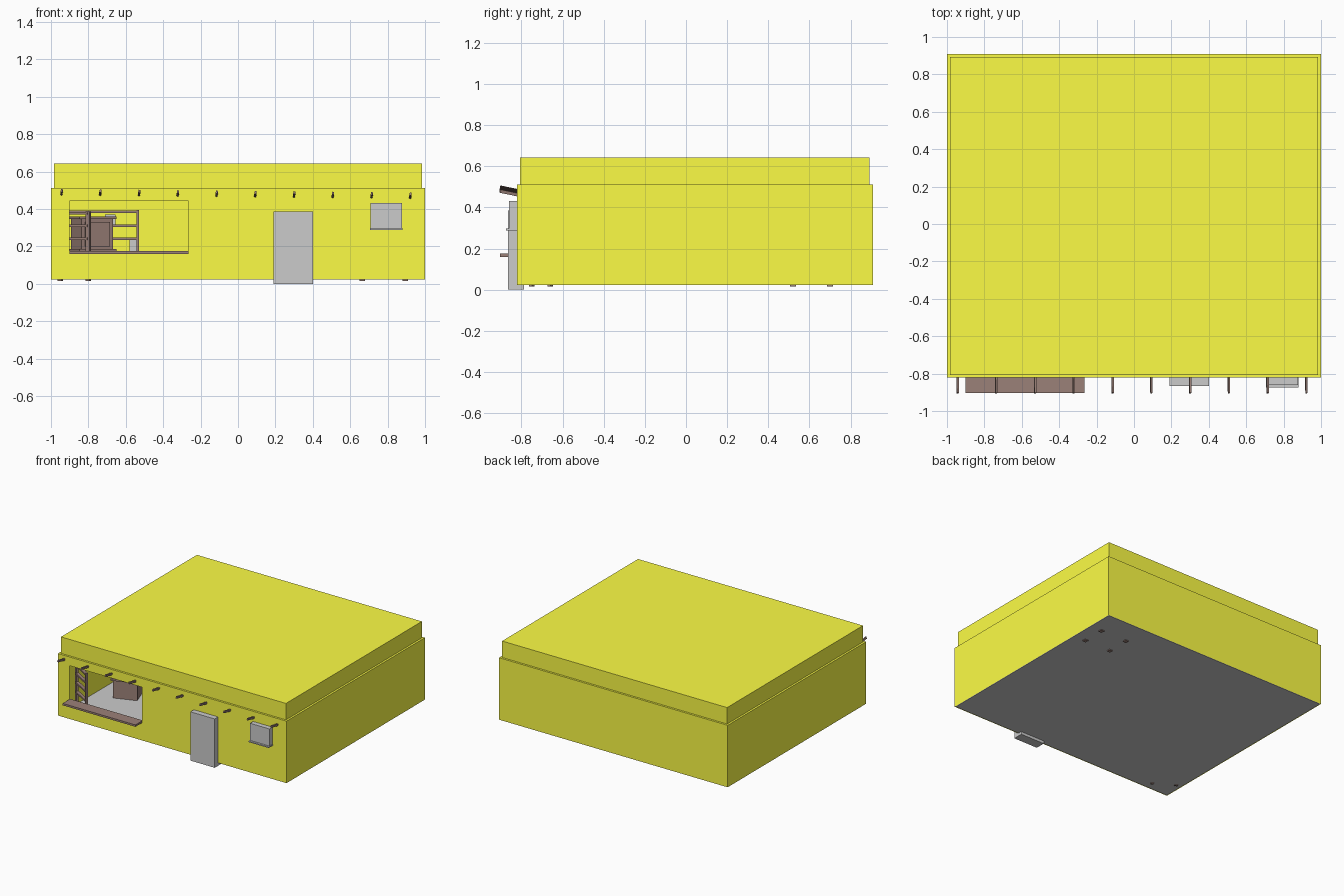
import bpy, bmesh
from math import radians, atan2, hypot
from mathutils import Matrix, Vector

if "Cube" in bpy.data.objects:
    bpy.data.objects.remove(bpy.data.objects["Cube"])


def material(name, rgb):
    m = bpy.data.materials.new(name)
    m.diffuse_color = (*rgb, 1)
    m.use_nodes = True
    m.node_tree.nodes["Principled BSDF"].inputs["Base Color"].default_value = m.diffuse_color
    return m


YELLOW = material("yellow_plaster", (0.98, 0.98, 0.06))
BROWN = material("dark_wood", (0.33, 0.22, 0.19))


def finish(bm, name, mat):
    mesh = bpy.data.meshes.new(name)
    bm.to_mesh(mesh)
    bm.free()
    ob = bpy.data.objects.new(name, mesh)
    bpy.context.collection.objects.link(ob)
    if mat:
        mesh.materials.append(mat)
    return ob


def boxes(name, parts, mat=None, loc=(0, 0, 0), turn=0):
    """One object from (x0, x1, y0, y1, z0, z1) boxes, turned about z."""
    bm = bmesh.new()
    for x0, x1, y0, y1, z0, z1 in parts:
        m = Matrix.Translation(((x0 + x1) / 2, (y0 + y1) / 2, (z0 + z1) / 2))
        m = m @ Matrix.Diagonal((x1 - x0, y1 - y0, z1 - z0, 1))
        bmesh.ops.create_cube(bm, size=1, matrix=m)
    ob = finish(bm, name, mat)
    ob.location = loc
    ob.rotation_euler.z = radians(turn)
    return ob


# Thin shell: front wall with window opening, other walls, stepped roof
L, R, F, B, Z0, Z1, Z2 = -1, 1, -0.822, 0.908, 0.022, 0.512, 0.642
bm = bmesh.new()


def quad(*pts):
    bm.faces.new([bm.verts.new(p) for p in pts])


xs, zs = (L, -0.9, -0.265, R), (Z0, 0.165, 0.443, Z1)
for i in range(3):
    for j in range(3):
        if (i, j) != (1, 1):
            a, b, c, d = xs[i], xs[i + 1], zs[j], zs[j + 1]
            quad((a, F, c), (b, F, c), (b, F, d), (a, F, d))


def ring(inset, z):
    return [(L + inset, F + inset, z), (R - inset, F + inset, z),
            (R - inset, B - inset, z), (L + inset, B - inset, z)]


low, top, step, roof = ring(0, Z0), ring(0, Z1), ring(0.016, Z1), ring(0.016, Z2)
for k in range(4):
    n = (k + 1) % 4
    if k:
        quad(low[k], low[n], top[n], top[k])
    quad(top[k], top[n], step[n], step[k])
    quad(step[k], step[n], roof[n], roof[k])
quad(*roof)
bmesh.ops.remove_doubles(bm, verts=bm.verts, dist=1e-4)
finish(bm, "walls_and_roof", YELLOW)

# Floor slab
boxes("floor", [(-0.995, 0.995, -0.817, 0.903, 0.022, 0.028)])

# Sloping roof beam ends along the front
for i in range(10):
    beam = boxes(f"roof_beam_{i + 1}", [(-0.005, 0.005, -0.055, 0.055, -0.008, 0.008)],
                 BROWN, (-0.943 + i * 0.2072, -0.85, 0.487 - 0.002 * i))
    beam.rotation_euler = (radians(-12), radians(12), radians(-2))

# Counter on the big opening, door, small window with sill
boxes("counter", [(-0.902, -0.265, -0.903, -0.81, 0.160, 0.175)], BROWN)
boxes("door", [(0.19, 0.402, -0.865, -0.787, 0.0, 0.386)])
boxes("small_window", [(0.708, 0.877, -0.86, -0.80, 0.295, 0.432),
                       (0.705, 0.880, -0.875, -0.82, 0.288, 0.297)])

# Ladder rack set diagonally in the front left corner
a, b = Vector((-0.80, -0.75)), Vector((-0.95, -0.66))
d, mid = b - a, (a + b) / 2
h = d.length / 2
boxes("corner_rack",
      [(s * h - 0.012, s * h + 0.012, -0.008, 0.008, 0.016, 0.385) for s in (-1, 1)]
      + [(-h, h, -0.012, 0.012, z - 0.006, z + 0.006) for z in (0.08, 0.165, 0.24, 0.31, 0.375)],
      BROWN, (mid.x, mid.y, 0), -31)

# Cabinet behind the opening
boxes("cabinet", [(-0.09, 0.09, -0.08, 0.08, 0.03, 0.345),
                  (-0.105, 0.105, -0.095, 0.09, 0.345, 0.36),
                  (-0.105, 0.105, -0.095, 0.09, 0.172, 0.187),
                  (-0.07, 0.07, -0.088, -0.08, 0.20, 0.33)],
      BROWN, (-0.78, -0.26, 0), 20)

# Open shelves at the back, with stored boxes
boxes("shelves",
      [(x - 0.007, x + 0.007, y - 0.007, y + 0.007, 0.028, 0.395)
       for x in (-0.95, -0.537) for y in (0.62, 0.80)]
      + [(-0.95, -0.53, 0.61, 0.81, z - 0.006, z + 0.006) for z in (0.10, 0.24, 0.31, 0.385)],
      BROWN)
boxes("stored_boxes", [(-0.71, -0.655, 0.66, 0.74, 0.316, 0.37),
                       (-0.58, -0.54, 0.66, 0.74, 0.106, 0.234)])

# Table in the back right corner; its feet just pierce the floor
boxes("table",
      [(x - 0.015, x + 0.015, y - 0.015, y + 0.015, 0.016, 0.19)
       for x in (0.665, 0.895) for y in (0.52, 0.70)]
      + [(0.63, 0.93, 0.49, 0.73, 0.19, 0.205)], BROWN)
